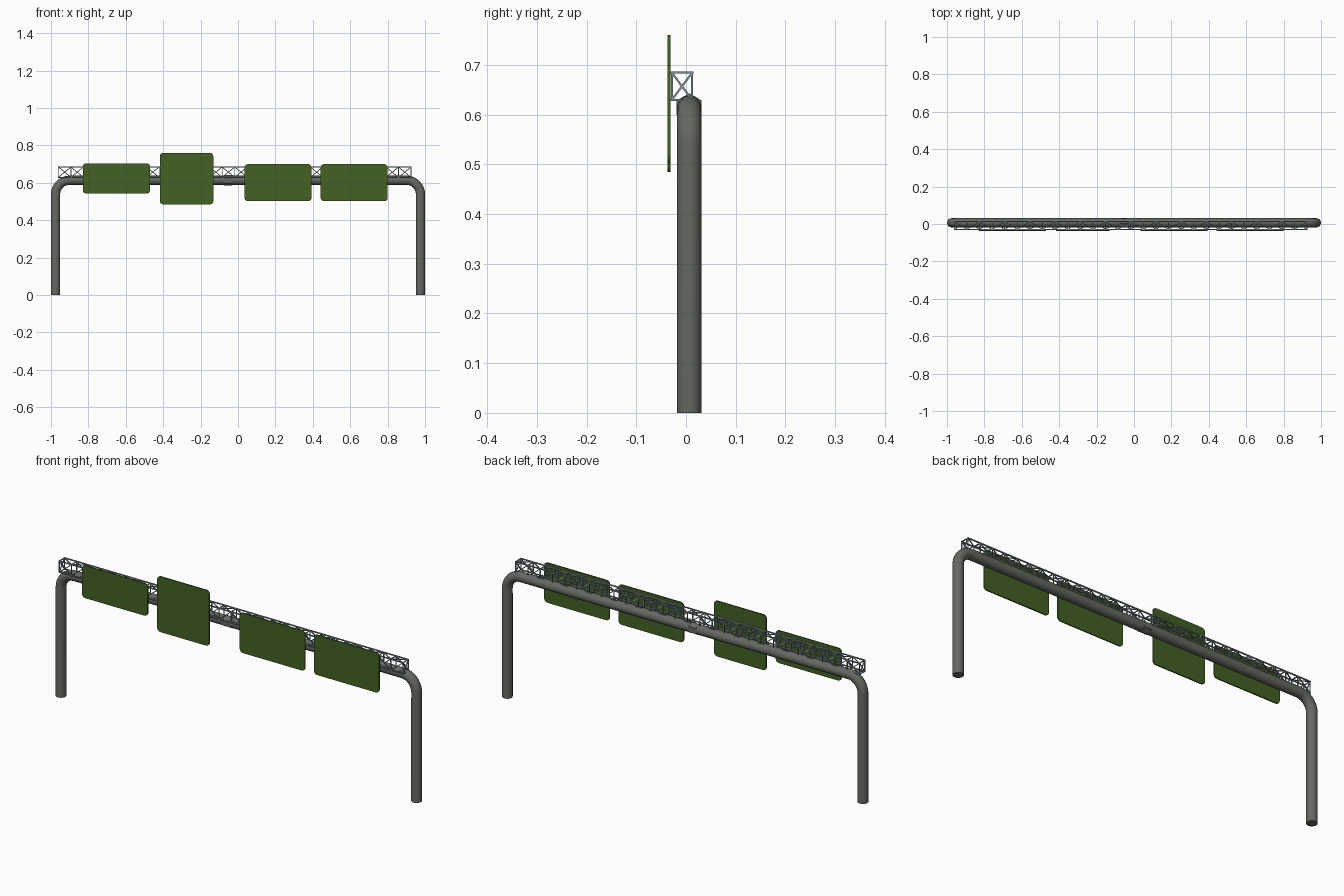
import bpy, bmesh, math
from mathutils import Vector, Matrix

if "Cube" in bpy.data.objects:
    bpy.data.objects.remove(bpy.data.objects["Cube"])

def material(name, rgb):
    m = bpy.data.materials.new(name)
    m.diffuse_color = (*rgb, 1)
    m.use_nodes = True
    m.node_tree.nodes["Principled BSDF"].inputs["Base Color"].default_value = m.diffuse_color
    return m

POLE = material("pole_paint", (0.13, 0.14, 0.12))
STEEL = material("galvanised_steel", (0.22, 0.29, 0.32))
GREEN = material("sign_green", (0.055, 0.12, 0.017))

def finish(bm, name, mat, smooth=False):
    bmesh.ops.recalc_face_normals(bm, faces=bm.faces)
    me = bpy.data.meshes.new(name)
    bm.to_mesh(me)
    bm.free()
    ob = bpy.data.objects.new(name, me)
    bpy.context.collection.objects.link(ob)
    me.materials.append(mat)
    if smooth:
        me.polygons.foreach_set("use_smooth", [True] * len(me.polygons))
    return ob

def arc(cx, cz, r, a0, a1, n):
    return [(cx + r * math.cos(math.radians(a0 + (a1 - a0) * i / n)),
             cz + r * math.sin(math.radians(a0 + (a1 - a0) * i / n))) for i in range(n + 1)]

# Bent pipe: two posts and the cross beam in one sweep
R, PY, PZ, BEND = 0.0245, 0.0065, 0.614, 0.075
X = 1 - R
path = ([(-X, 0)] + arc(-X + BEND, PZ - BEND, BEND, 180, 90, 10)
        + arc(X - BEND, PZ - BEND, BEND, 90, 0, 10) + [(X, 0)])
cu = bpy.data.curves.new("gantry_pipe", 'CURVE')
cu.dimensions = '3D'
cu.bevel_depth = R
cu.bevel_resolution = 6
cu.use_fill_caps = True
sp = cu.splines.new('POLY')
sp.points.add(len(path) - 1)
for p, (x, z) in zip(sp.points, path):
    p.co = (x, PY, z, 1)
cu.materials.append(POLE)
pipe = bpy.data.objects.new("gantry_pipe", cu)
bpy.context.collection.objects.link(pipe)
bpy.context.view_layer.objects.active = pipe
pipe.select_set(True)
bpy.ops.object.convert(target='MESH')
bpy.ops.object.shade_smooth_by_angle(angle=math.radians(40))

# Hexagonal collar joining the two beam halves
bm = bmesh.new()
for x, w, r in ((-0.054, 0.042, 0.0275), (-0.073, 0.006, 0.029), (-0.035, 0.006, 0.029)):
    bmesh.ops.create_cone(bm, cap_ends=True, segments=6, radius1=r, radius2=r, depth=w,
                          matrix=Matrix.Translation((x, PY, PZ)) @ Matrix.Rotation(math.pi / 2, 4, 'Y')
                          @ Matrix.Rotation(math.pi / 2, 4, 'Z'))
finish(bm, "beam_collar", POLE)

# Box truss on top of the beam
def bar(bm, a, b, t):
    a, b = Vector(a), Vector(b)
    d = b - a
    rot = d.to_track_quat('Z', 'Y').to_matrix().to_4x4()
    bmesh.ops.create_cube(bm, size=1, matrix=Matrix.Translation((a + b) / 2) @ rot
                          @ Matrix.Diagonal((t, t, d.length, 1)))

T, N = 0.005, 28
x0, x1 = -0.963, 0.928
corners = [(-0.0285, 0.6295), (0.0125, 0.6295), (0.0125, 0.6845), (-0.0285, 0.6845)]
xs = [x0 + T / 2 + (x1 - x0 - T) * i / N for i in range(N + 1)]

bm = bmesh.new()
for c in corners:
    bar(bm, (x0, *c), (x1, *c), T)
finish(bm, "truss_chords", STEEL)

bm = bmesh.new()
for x in xs:
    for k in range(4):
        bar(bm, (x, *corners[k]), (x, *corners[(k + 1) % 4]), T * 0.8)
for x in (xs[0], xs[-1]):
    for k in (0, 1):
        bar(bm, (x, *corners[k]), (x, *corners[k + 2]), T * 0.8)
finish(bm, "truss_frames", STEEL)

bm = bmesh.new()
for i in range(N):
    for k in range(4):
        p, q = corners[k], corners[(k + 1) % 4]
        if i % 2:
            p, q = q, p
        bar(bm, (xs[i], *p), (xs[i + 1], *q), T * 0.8)
finish(bm, "truss_diagonals", STEEL)

# Rounded sign panels on the front of the truss
def sign(name, xa, xb, za, zb, r=0.018):
    bm = bmesh.new()
    pts = (arc(xb - r, zb - r, r, 0, 90, 5) + arc(xa + r, zb - r, r, 90, 180, 5)
           + arc(xa + r, za + r, r, 180, 270, 5) + arc(xb - r, za + r, r, 270, 360, 5))
    f = bm.faces.new([bm.verts.new((x, -0.037, z)) for x, z in pts])
    ext = bmesh.ops.extrude_face_region(bm, geom=[f])
    bmesh.ops.translate(bm, vec=(0, 0.006, 0),
                        verts=[v for v in ext["geom"] if isinstance(v, bmesh.types.BMVert)])
    finish(bm, name, GREEN)

sign("sign_far_left", -0.83, -0.47, 0.543, 0.704)
sign("sign_tall", -0.418, -0.132, 0.485, 0.76)
sign("sign_centre_right", 0.035, 0.393, 0.502, 0.70)
sign("sign_far_right", 0.442, 0.80, 0.502, 0.70)
